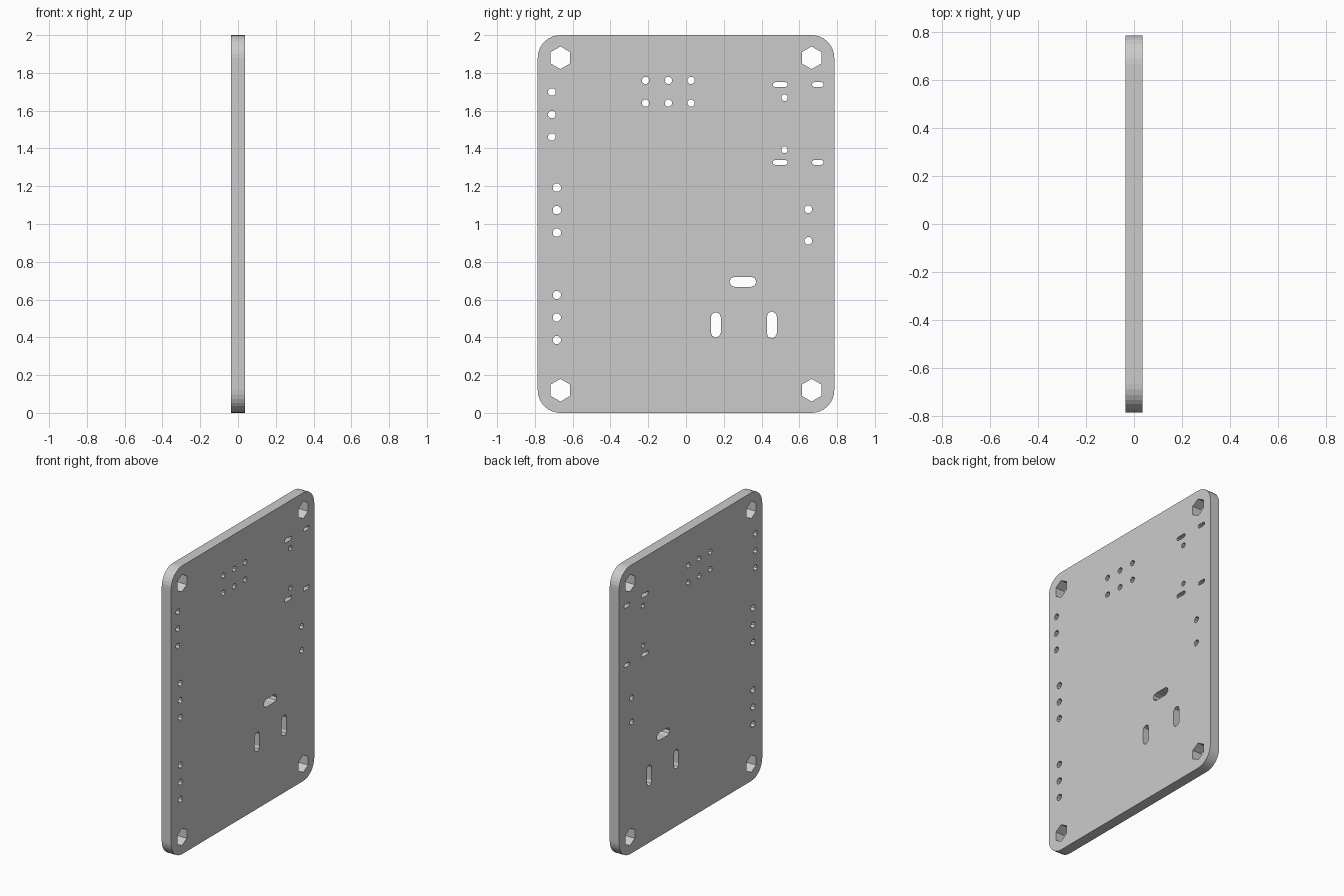
import bpy
from math import cos, sin, pi, radians

if "Cube" in bpy.data.objects:
    bpy.data.objects.remove(bpy.data.objects["Cube"])

HALF_W, HEIGHT, HALF_T, CORNER = 0.785, 2.0, 0.036, 0.12

board = bpy.data.curves.new("circuit_board", 'CURVE')
board.dimensions = '2D'
board.fill_mode = 'BOTH'
board.extrude = HALF_T


def add_loop(points):
    s = board.splines.new('POLY')
    s.points.add(len(points) - 1)
    for p, (y, z) in zip(s.points, points):
        p.co = (y, z, 0, 1)
    s.use_cyclic_u = True


def rounded_rect(y, z, w, h, r, seg):
    pts = []
    corners = ((1, 1), (-1, 1), (-1, -1), (1, -1))
    for q, (sy, sz) in enumerate(corners):
        cy, cz = y + sy * (w / 2 - r), z + sz * (h / 2 - r)
        for i in range(seg + 1):
            a = pi / 2 * (q + i / seg)
            p = (cy + r * cos(a), cz + r * sin(a))
            if not pts or abs(p[0] - pts[-1][0]) + abs(p[1] - pts[-1][1]) > 1e-5:
                pts.append(p)
    if abs(pts[0][0] - pts[-1][0]) + abs(pts[0][1] - pts[-1][1]) < 1e-5:
        pts.pop()
    add_loop(pts)


def hole(y, z, r, sides=8):
    add_loop([(y + r * cos(2 * pi * (i + 0.5) / sides),
               z + r * sin(2 * pi * (i + 0.5) / sides)) for i in range(sides)])


def slot(y, z, w, h):
    rounded_rect(y, z, w, h, min(w, h) / 2, 2)


# Board outline
rounded_rect(0, HEIGHT / 2, HALF_W * 2, HEIGHT, CORNER, 8)

# Hexagonal mounting holes
for y in (-0.665, 0.665):
    for z in (0.12, 1.88):
        hole(y, z, 0.06, 6)

# Three-pin rows down the left edge
for y, z, r in ((-0.71, 1.58, 0.021), (-0.684, 1.073, 0.023), (-0.684, 0.505, 0.023)):
    for k in (-1, 0, 1):
        hole(y, z + k * 0.119, r)

# Two-by-three header at the top
for y in (-0.214, -0.093, 0.027):
    for z in (1.64, 1.76):
        hole(y, z, 0.02)

# Socket: mirrored thin slots and locating pins
for s in (-1, 1):
    slot(0.499, 1.532 + s * 0.206, 0.08, 0.026)
    slot(0.698, 1.532 + s * 0.206, 0.063, 0.026)
    hole(0.522, 1.531 + s * 0.138, 0.018)

# Two-pin part on the right edge
for z in (0.911, 1.078):
    hole(0.648, z, 0.021)

# Power jack slots
slot(0.301, 0.694, 0.142, 0.053)
slot(0.158, 0.466, 0.053, 0.134)
slot(0.454, 0.466, 0.053, 0.142)

# Stand the board upright facing +x, as a mesh
obj = bpy.data.objects.new("circuit_board", board)
bpy.context.collection.objects.link(obj)
obj.rotation_euler = (radians(90), 0, radians(90))
bpy.context.view_layer.objects.active = obj
obj.select_set(True)
bpy.ops.object.convert(target='MESH')
bpy.ops.object.transform_apply(location=False, rotation=True, scale=False)
bpy.ops.object.shade_flat()
